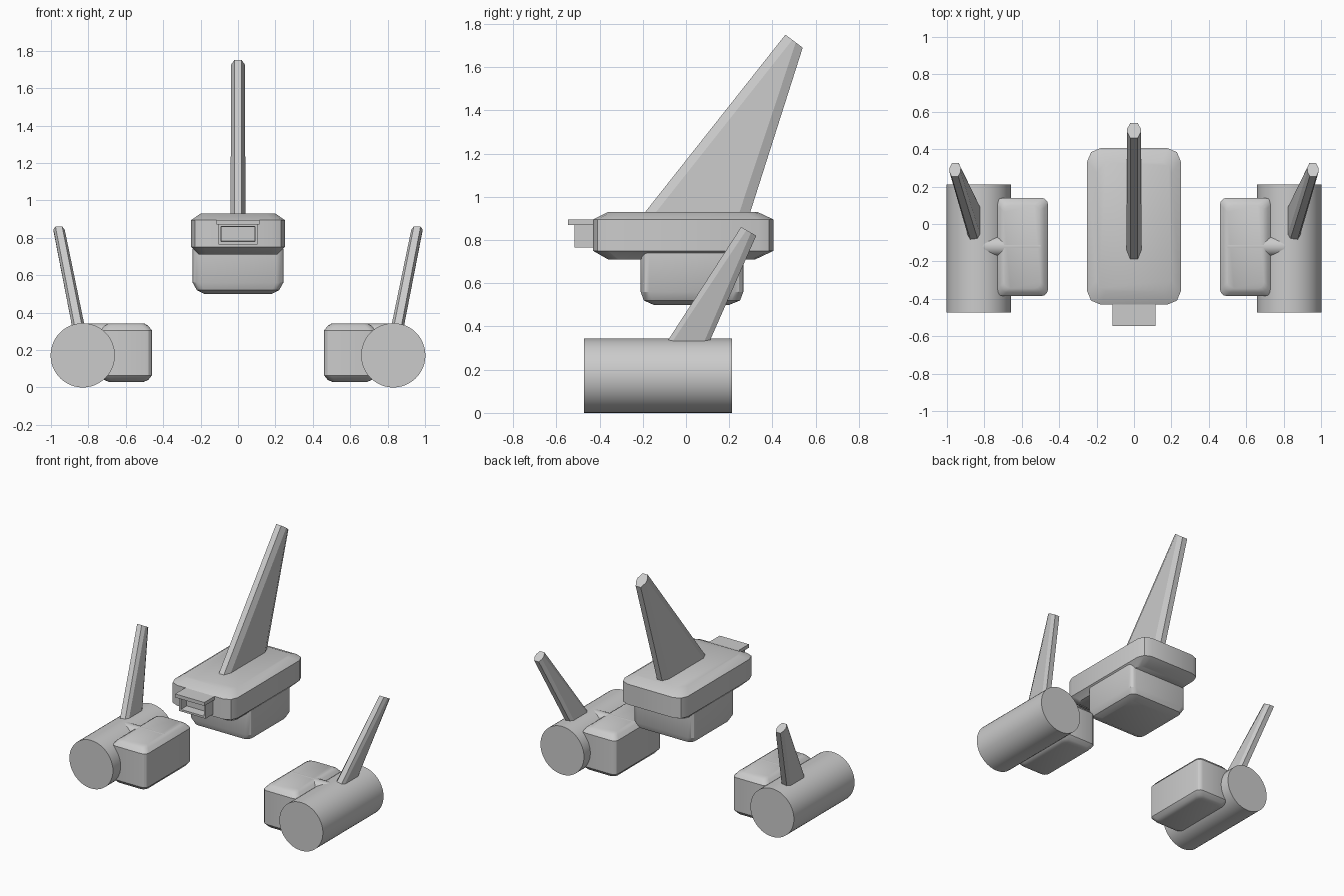
import bpy, bmesh
from math import cos, sin, pi, radians
from mathutils import Matrix, Vector

cube = bpy.data.objects.get("Cube")
if cube:
    bpy.data.objects.remove(cube, do_unlink=True)

grey = bpy.data.materials.new("light_grey")
grey.use_nodes = True
colour = (0.6, 0.6, 0.6, 1)
grey.diffuse_color = colour
grey.node_tree.nodes["Principled BSDF"].inputs["Base Color"].default_value = colour


def finish(name, bm, angle=30):
    bmesh.ops.recalc_face_normals(bm, faces=bm.faces)
    mesh = bpy.data.meshes.new(name)
    bm.to_mesh(mesh)
    bm.free()
    mesh.materials.append(grey)
    obj = bpy.data.objects.new(name, mesh)
    bpy.context.collection.objects.link(obj)
    bpy.ops.object.select_all(action="DESELECT")
    obj.select_set(True)
    bpy.context.view_layer.objects.active = obj
    bpy.ops.object.shade_smooth_by_angle(angle=radians(angle))
    return obj


def loft(name, rings, angle=30):
    """Skin a stack of equal-sized point rings and cap both ends."""
    bm = bmesh.new()
    loops = [[bm.verts.new(p) for p in ring] for ring in rings]
    for a, b in zip(loops, loops[1:]):
        for i in range(len(a)):
            j = (i + 1) % len(a)
            bm.faces.new((a[i], a[j], b[j], b[i]))
    bm.faces.new(loops[0])
    bm.faces.new(loops[-1])
    return finish(name, bm, angle)


def rounded_ring(x0, x1, y0, y1, z, rx, ry, steps=3):
    """Rectangle with elliptical corners at height z."""
    points = []
    corners = ((x1 - rx, y1 - ry), (x0 + rx, y1 - ry), (x0 + rx, y0 + ry), (x1 - rx, y0 + ry))
    for q, (cx, cy) in enumerate(corners):
        for s in range(steps + 1):
            a = (q + s / steps) * pi / 2
            points.append((cx + rx * cos(a), cy + ry * sin(a), z))
    return points


def tube(name, centre, radius, length, axis, sides=48):
    bm = bmesh.new()
    turn = Matrix.Rotation(pi / 2, 4, "X" if axis == "Y" else "Y")
    bmesh.ops.create_cone(bm, cap_ends=True, segments=sides, radius1=radius, radius2=radius,
                          depth=length, matrix=Matrix.Translation(centre) @ turn)
    return finish(name, bm)


def fin_ring(front, back, half, edge, chamfer):
    """Blade section with chamfered leading and trailing edges."""
    front, back = Vector(front), Vector(back)
    near, far = front.lerp(back, chamfer), back.lerp(front, chamfer)
    side = Vector((1, 0, 0))
    left = [front + side * edge, near + side * half, far + side * half, back + side * edge]
    right = [back - side * edge, far - side * half, near - side * half, front - side * edge]
    return left + right


def box(name, x0, x1, y0, y1, z0, z1, recess=0):
    bm = bmesh.new()
    bmesh.ops.create_cube(bm, size=1)
    for v in bm.verts:
        v.co = ((x0 + x1) / 2 + v.co.x * (x1 - x0),
                (y0 + y1) / 2 + v.co.y * (y1 - y0),
                (z0 + z1) / 2 + v.co.z * (z1 - z0))
    if recess:
        bm.normal_update()
        front = min(bm.faces, key=lambda f: f.calc_center_median().y)
        bmesh.ops.inset_individual(bm, faces=[front], thickness=0.02)
        bmesh.ops.inset_individual(bm, faces=[front], thickness=0.005, depth=-recess)
    return finish(name, bm)


# Central upper hull, chamfered above and below
loft("upper_hull", [
    rounded_ring(-0.21, 0.21, -0.36, 0.32, 0.71, 0.04, 0.05, 2),
    rounded_ring(-0.25, 0.25, -0.43, 0.405, 0.75, 0.07, 0.07, 2),
    rounded_ring(-0.25, 0.25, -0.43, 0.405, 0.895, 0.07, 0.07, 2),
    rounded_ring(-0.2, 0.2, -0.36, 0.33, 0.93, 0.05, 0.06, 2),
])

# Central lower hull with a rounded underside
loft("lower_hull", [
    rounded_ring(-0.18, 0.18, -0.15, 0.2, 0.5, 0.03, 0.03),
    rounded_ring(-0.22, 0.22, -0.195, 0.25, 0.52, 0.04, 0.04),
    rounded_ring(-0.242, 0.242, -0.21, 0.265, 0.56, 0.04, 0.04),
    rounded_ring(-0.242, 0.242, -0.21, 0.265, 0.74, 0.04, 0.04),
])

# Nose intake
box("nose_intake", -0.105, 0.105, -0.515, -0.4, 0.765, 0.875, recess=0.06)
box("nose_plate", -0.115, 0.115, -0.545, -0.4, 0.87, 0.895)

# Tall swept fin
loft("tall_fin", [
    fin_ring((0, -0.22, 0.89), (0, 0.285, 0.89), 0.04, 0.02, 0.1),
    fin_ring((0, 0.46, 1.75), (0, 0.54, 1.69), 0.037, 0.02, 0.4),
], 15)

# Side pods, tubes, struts and canted fins
for side, s in (("left", 1), ("right", -1)):
    tube(side + "_tube", (s * 0.83, -0.13, 0.172), 0.172, 0.685, "Y")
    x0, x1 = sorted((s * 0.46, s * 0.735))
    pod = []
    for z, inset in ((0.03, 0.045), (0.04, 0.02), (0.065, 0), (0.305, 0), (0.33, 0.02), (0.342, 0.04)):
        pod.append(rounded_ring(x0 + inset, x1 - inset, -0.385 + inset, 0.14 - inset, z, 0.035, 0.035))
    loft(side + "_pod", pod)
    tube(side + "_strut", (s * 0.67, -0.12, 0.289), 0.054, 0.34, "X", 24)
    loft(side + "_fin", [
        fin_ring((s * 0.85, -0.1, 0.31), (s * 0.85, 0.1, 0.31), 0.034, 0.02, 0.12),
        fin_ring((s * 0.958, 0.255, 0.86), (s * 0.955, 0.325, 0.82), 0.03, 0.018, 0.35),
    ], 15)
